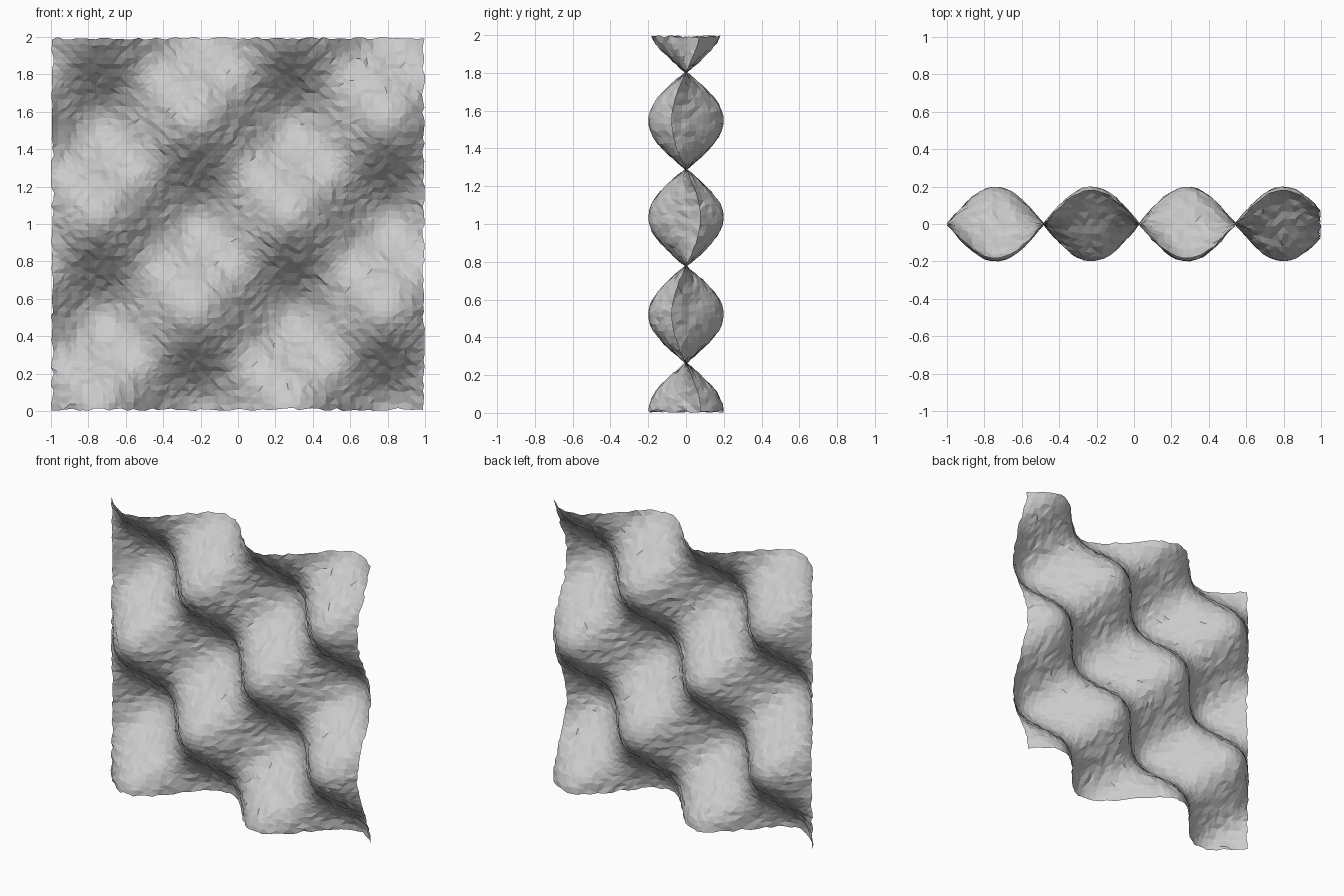
import bpy, bmesh, math, random

if "Cube" in bpy.data.objects:
    bpy.data.objects.remove(bpy.data.objects["Cube"])

random.seed(4)
CELLS = 60        # facets per side
WAVE = 0.513      # half wavelength of the bumps
AMP = 0.2         # bump depth
JITTER = 0.008    # in-plane roughness of the facets


def bump(x, z):
    return -AMP * math.sin(math.pi * (x + 0.997) / WAVE) * math.cos(math.pi * (z - 0.008) / WAVE)


# Upright square sheet with an egg-crate wave and slightly scattered facets
bm = bmesh.new()
bmesh.ops.create_grid(bm, x_segments=CELLS, y_segments=CELLS, size=1 - JITTER)
for v in bm.verts:
    x, z = v.co.x, v.co.y + 1
    v.co = (x + random.uniform(-JITTER, JITTER), bump(x, z),
            z + random.uniform(-JITTER, JITTER))
bmesh.ops.triangulate(bm, faces=bm.faces[:])

mesh = bpy.data.meshes.new("wavy_sheet")
bm.to_mesh(mesh)
bm.free()
sheet = bpy.data.objects.new("wavy_sheet", mesh)
bpy.context.collection.objects.link(sheet)
